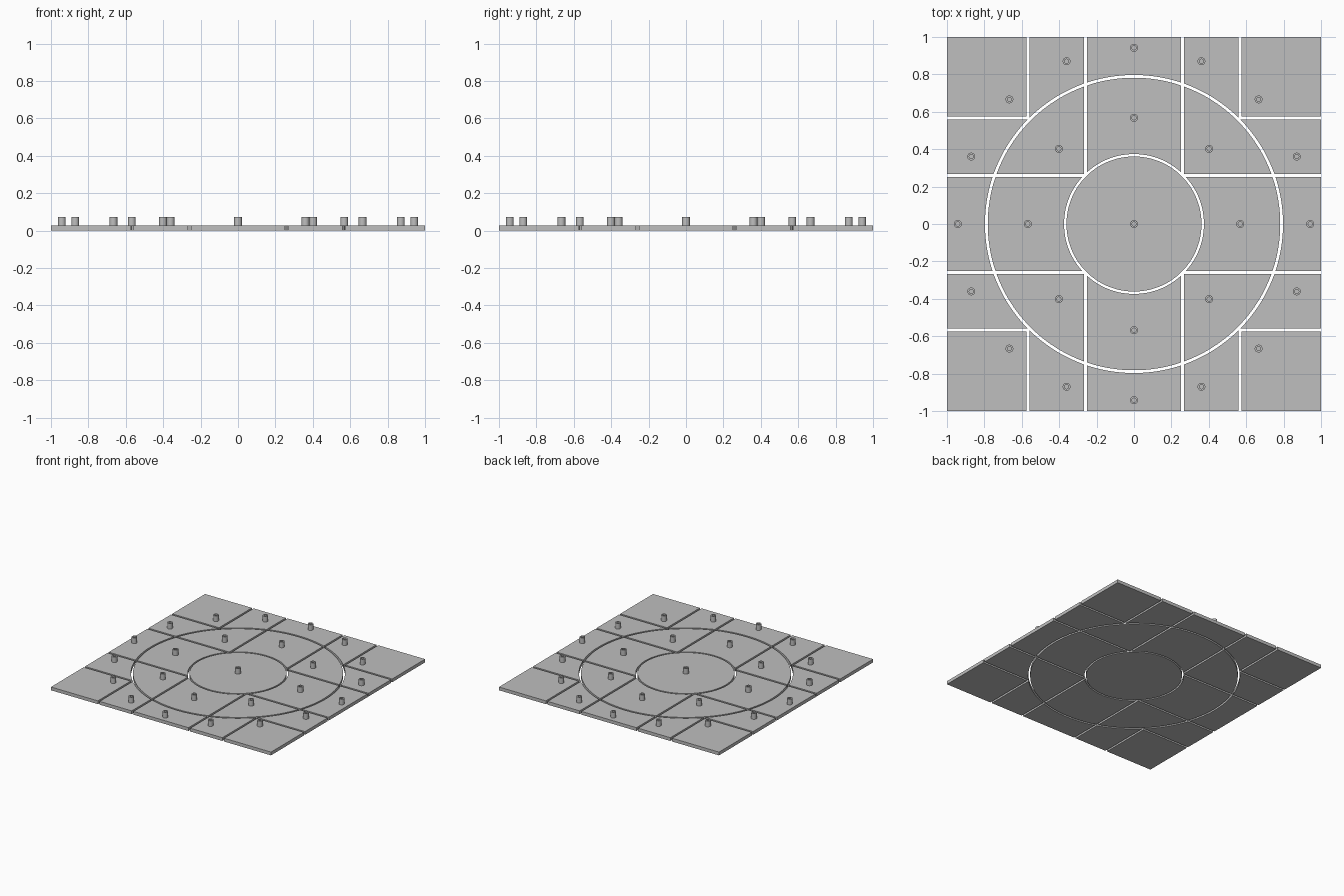
import bpy, bmesh, math
from mathutils import Matrix

if "Cube" in bpy.data.objects:
    bpy.data.objects.remove(bpy.data.objects["Cube"], do_unlink=True)

# Main dimensions
THICK = 0.027                      # tile thickness
TOP = 0.073                        # stud top
STUD_R, HOLE_R = 0.021, 0.011
G = 0.008                          # half the gap between tiles
A, B = 0.258, 0.566                # straight gap positions
DISC, RING_IN, RING_OUT, FIELD = 0.361, 0.374, 0.782, 0.797

grey = bpy.data.materials.new("plain_grey")
grey.use_nodes = True
colour = (0.52, 0.52, 0.52, 1)
grey.diffuse_color = colour
grey.node_tree.nodes["Principled BSDF"].inputs["Base Color"].default_value = colour


def arc(r, start, end):
    n = max(2, math.ceil(abs(end - start) / math.radians(3)))
    return [(r * math.cos(start + (end - start) * i / n),
             r * math.sin(start + (end - start) * i / n)) for i in range(n + 1)]


def finish(bm, name):
    """Shade curved walls smooth, keep edges sharp, store the mesh."""
    bmesh.ops.recalc_face_normals(bm, faces=bm.faces)
    for f in bm.faces:
        f.smooth = True
    for e in bm.edges:
        e.smooth = e.calc_face_angle(0) < math.radians(30)
    mesh = bpy.data.meshes.new(name)
    bm.to_mesh(mesh)
    bm.free()
    mesh.materials.append(grey)
    return mesh


def tile_mesh(name, outline):
    bm = bmesh.new()
    face = bm.faces.new([bm.verts.new((x, y, 0)) for x, y in outline])
    out = bmesh.ops.extrude_face_region(bm, geom=[face], use_keep_orig=True)
    top = [v for v in out["geom"] if isinstance(v, bmesh.types.BMVert)]
    bmesh.ops.translate(bm, verts=top, vec=(0, 0, THICK))
    return finish(bm, name)


def stud_mesh(sides=24):
    # Short peg with a blind hole in its top
    bm = bmesh.new()
    profile = [(STUD_R, THICK), (STUD_R, TOP), (HOLE_R, TOP), (HOLE_R, THICK + 0.001)]
    rings = [[bm.verts.new((r * math.cos(math.tau * i / sides),
                            r * math.sin(math.tau * i / sides), z))
              for i in range(sides)] for r, z in profile]
    for lo, hi in zip(rings, rings[1:]):
        for i in range(sides):
            j = (i + 1) % sides
            bm.faces.new((lo[i], lo[j], hi[j], hi[i]))
    bm.faces.new(rings[0])
    bm.faces.new(rings[-1])
    return finish(bm, "stud")


stud = stud_mesh()


def place(name, mesh, matrix):
    ob = bpy.data.objects.new(name, mesh)
    ob.matrix_world = matrix
    bpy.context.collection.objects.link(ob)


def add_tile(name, outline, radius, angle, turns=4):
    """One tile and its stud, repeated in quarter turns."""
    mesh = tile_mesh(name, outline)
    for k in range(turns):
        turn = Matrix.Rotation(k * math.pi / 2, 4, 'Z')
        place(f"{name}_{k + 1}", mesh, turn)
        pos = Matrix.Translation((radius * math.cos(angle), radius * math.sin(angle), 0))
        place(f"{name}_stud_{k + 1}", stud, turn @ pos)


lo, hi = A - G, A + G              # edges of the inner straight gap
end = B - G


def ang(x, r):
    return math.acos(x / r)


# Central disc
add_tile("centre_disc", arc(DISC, 0, math.tau)[:-1], 0, 0, turns=1)

# Ring between the two circles
t, u = ang(lo, RING_OUT), ang(lo, RING_IN)
add_tile("ring_middle", arc(RING_OUT, t, math.pi - t) + arc(RING_IN, math.pi - u, u),
         0.568, math.pi / 2)
t = ang(hi, RING_OUT)
add_tile("ring_diagonal", [(hi, hi)] + arc(RING_OUT, math.pi / 2 - t, t),
         0.568, math.pi / 4)

# Outer field: middles, sides on both hands, corners
t = ang(lo, FIELD)
add_tile("edge_middle", [(lo, 1), (-lo, 1)] + arc(FIELD, math.pi - t, t),
         0.942, math.pi / 2)
side = [(end, 1), (hi, 1)] + arc(FIELD, ang(hi, FIELD), ang(end, FIELD))
add_tile("edge_side_left", side, 0.942, math.radians(67.5))
add_tile("edge_side_right", [(-x, y) for x, y in side], 0.942, math.radians(112.5))
c = B + G
add_tile("corner", [(c, c), (1, c), (1, 1), (c, 1)], 0.942, math.pi / 4)
